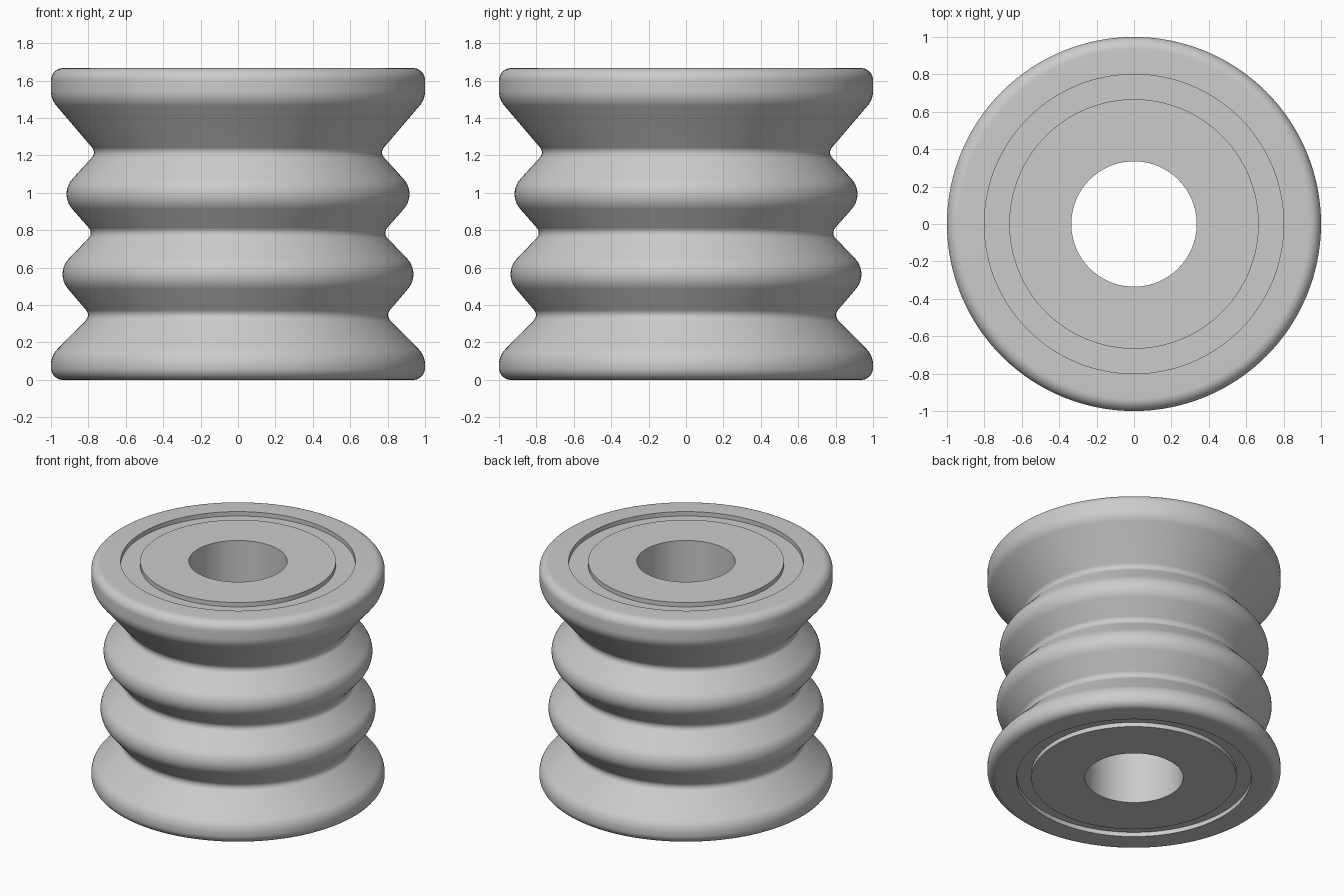
import bpy
import math
from mathutils import Vector

SEGMENTS = 128
TOP = 1.667

cube = bpy.data.objects.get("Cube")
if cube:
    bpy.data.objects.remove(cube, do_unlink=True)

grey = bpy.data.materials.new("grey")
grey.use_nodes = True
colour = (0.6, 0.6, 0.6, 1)
grey.diffuse_color = colour
grey.node_tree.nodes["Principled BSDF"].inputs["Base Color"].default_value = colour


def round_corners(corners, steps=10):
    """Replace each (radius, height, fillet) corner of a closed outline by an arc."""
    outline = []
    count = len(corners)
    for i, (r, z, fillet) in enumerate(corners):
        here = Vector((r, z))
        if fillet == 0:
            outline.append(here)
            continue
        before = (Vector(corners[i - 1][:2]) - here).normalized()
        after = (Vector(corners[(i + 1) % count][:2]) - here).normalized()
        half = before.angle(after) / 2
        centre = here + (before + after).normalized() * fillet / math.sin(half)
        start = here + before * fillet / math.tan(half) - centre
        end = here + after * fillet / math.tan(half) - centre
        sweep = start.angle(end)
        for k in range(steps + 1):
            t = k / steps
            a = math.sin((1 - t) * sweep) / math.sin(sweep)
            b = math.sin(t * sweep) / math.sin(sweep)
            outline.append(centre + start * a + end * b)
    return outline


def lathe(name, outline):
    """Revolve a closed outline around the z axis."""
    n = len(outline)
    verts = []
    for s in range(SEGMENTS):
        angle = math.tau * s / SEGMENTS
        verts += [(p.x * math.cos(angle), p.x * math.sin(angle), p.y) for p in outline]
    faces = []
    for s in range(SEGMENTS):
        a, b = s * n, (s + 1) % SEGMENTS * n
        for i in range(n):
            j = (i + 1) % n
            faces.append((a + i, b + i, b + j, a + j))
    mesh = bpy.data.meshes.new(name)
    mesh.from_pydata(verts, [], faces)
    mesh.materials.append(grey)
    obj = bpy.data.objects.new(name, mesh)
    bpy.context.collection.objects.link(obj)
    bpy.ops.object.select_all(action="DESELECT")
    obj.select_set(True)
    bpy.context.view_layer.objects.active = obj
    bpy.ops.object.shade_smooth_by_angle(angle=math.radians(35))


# Ribbed bush: bore, bottom groove, ribbed side, top groove
GROOVE = 0.033
corners = [
    (0.335, 0, 0),
    (0.70, 0, 0),
    (0.70, GROOVE, 0),
    (0.80, GROOVE, 0),
    (0.80, 0, 0),
    # bottom flange
    (1.0, 0, 0.065),
    (1.0, 0.13, 0.12),
    # necks and ribs
    (0.788, 0.345, 0.04),
    (0.98, 0.57, 0.12),
    (0.773, 0.785, 0.04),
    (0.958, 0.995, 0.12),
    (0.757, 1.215, 0.04),
    # top flange
    (1.0, 1.50, 0.12),
    (1.0, TOP, 0.065),
    (0.80, TOP, 0),
    (0.80, TOP - GROOVE, 0),
    (0.667, TOP - GROOVE, 0),
    (0.667, TOP, 0),
    (0.335, TOP, 0),
]
lathe("ribbed_bush", round_corners(corners))
